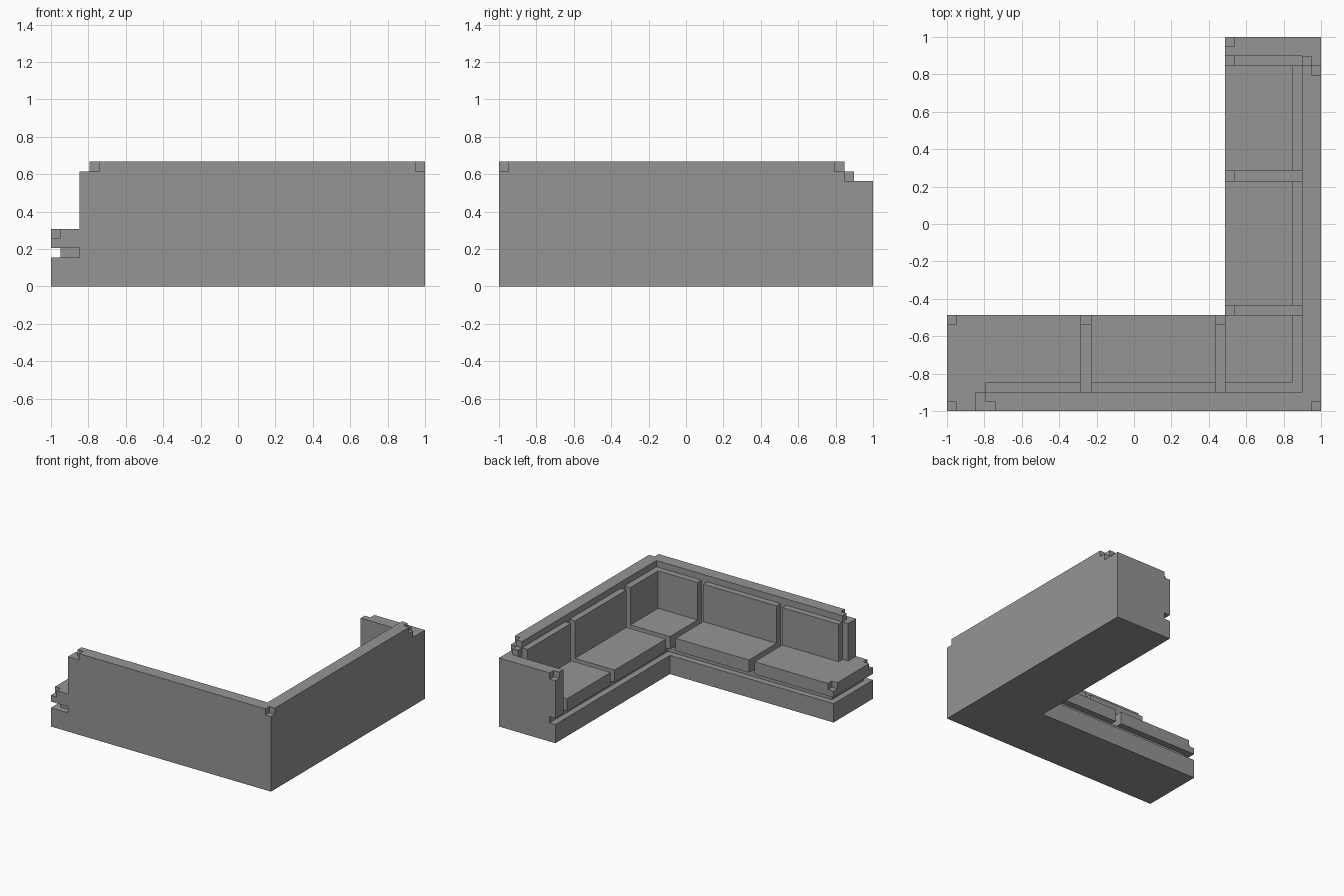
import bpy, bmesh, math

old = bpy.data.objects.get("Cube")
if old:
    bpy.data.objects.remove(old, do_unlink=True)

U = 2 / 39          # one grid step; the sofa is 39 steps long

# Single upholstery colour
grey = bpy.data.materials.new("upholstery_grey")
grey.use_nodes = True
COLOUR = (0.30, 0.30, 0.30, 1)
grey.diffuse_color = COLOUR
grey.node_tree.nodes["Principled BSDF"].inputs["Base Color"].default_value = COLOUR


def prism(name, outline, z0, z1):
    """Vertical prism from a counter-clockwise outline in grid steps."""
    bm = bmesh.new()
    verts = [bm.verts.new((x * U - 1, y * U - 1, z0 * U)) for x, y in outline]
    face = bm.faces.new(verts)
    top = bmesh.ops.extrude_face_region(bm, geom=[face])["geom"]
    bmesh.ops.translate(bm, vec=(0, 0, (z1 - z0) * U),
                        verts=[v for v in top if isinstance(v, bmesh.types.BMVert)])
    bmesh.ops.recalc_face_normals(bm, faces=bm.faces)
    mesh = bpy.data.meshes.new(name)
    bm.to_mesh(mesh)
    bm.free()
    mesh.materials.append(grey)
    obj = bpy.data.objects.new(name, mesh)
    bpy.context.scene.collection.objects.link(obj)
    return obj


def rect(x0, x1, y0, y1):
    return [(x0, y0), (x1, y0), (x1, y1), (x0, y1)]


def box(name, x0, x1, y0, y1, z0, z1):
    return prism(name, rect(x0, x1, y0, y1), z0, z1)


def combine(obj, other, operation):
    """Apply a boolean and discard the second solid."""
    mod = obj.modifiers.new("combine", "BOOLEAN")
    mod.operation, mod.solver, mod.object = operation, "EXACT", other
    graph = bpy.context.evaluated_depsgraph_get()
    mesh = bpy.data.meshes.new_from_object(obj.evaluated_get(graph))
    obj.modifiers.clear()
    obj.data = mesh
    bpy.data.objects.remove(other, do_unlink=True)
    # Merge coplanar faces so each side stays one clean surface
    bm = bmesh.new()
    bm.from_mesh(mesh)
    bmesh.ops.remove_doubles(bm, verts=bm.verts, dist=1e-5)
    bmesh.ops.dissolve_limit(bm, angle_limit=math.radians(1), verts=bm.verts, edges=bm.edges)
    bm.to_mesh(mesh)
    bm.free()


# Frame: base, recessed seat deck, back wall, raised rim and arm in one solid
frame = prism("sofa_frame", [(0, 0), (39, 0), (39, 39), (29, 39), (29, 10), (0, 10)], 0, 3)
deck = [(1, 1), (3, 1), (3, 0), (39, 0), (39, 39), (30, 39), (30, 9), (1, 9)]
wall = [(3, 0), (39, 0), (39, 37), (37, 37), (37, 2), (3, 2)]
rim = [(4, 0), (39, 0), (39, 36), (37, 36), (37, 2), (4, 2)]
for outline, top in ((deck, 4), (wall, 12), (rim, 13), (rect(29, 39, 37, 39), 11)):
    combine(frame, prism("frame_piece", outline, 0, top), "UNION")

# Notched corners of the rim, wall and arm, and the shadow gap under the arm
for cut in ((38, 40, -1, 1, 12, 14), (2, 5, -1, 1, 12, 14), (38, 40, 35, 40, 12, 14),
            (38, 40, 36, 40, 11, 14), (28, 30, 38, 40, 10, 14), (28, 30, 36, 40, 3, 4)):
    combine(frame, box("cutter", *cut), "DIFFERENCE")

# Seat cushions
end_seat = prism("seat_cushion_right_end",
                 [(0, 0), (3, 0), (3, 2), (14, 2), (14, 10), (0, 10)], 4, 6)
for y0, y1 in ((-1, 1), (9, 11)):
    combine(end_seat, box("cutter", -1, 1, y0, y1, 5, 7), "DIFFERENCE")
box("seat_cushion_front", 15, 28, 2, 10, 4, 6)
box("seat_cushion_corner", 29, 37, 2, 10, 4, 6)
box("seat_cushion_side", 29, 37, 11, 24, 4, 6)
box("seat_cushion_arm_end", 29, 37, 25, 36, 4, 6)

# Back cushions, one step thick, with a mitre-free corner piece
box("back_cushion_right_end", 4, 14, 2, 3, 6, 12)
box("back_cushion_front", 15, 28, 2, 3, 6, 12)
prism("back_cushion_corner", [(29, 2), (37, 2), (37, 10), (36, 10), (36, 3), (29, 3)], 6, 12)
box("back_cushion_side", 36, 37, 11, 24, 6, 12)
box("back_cushion_arm_end", 36, 37, 25, 36, 6, 12)
